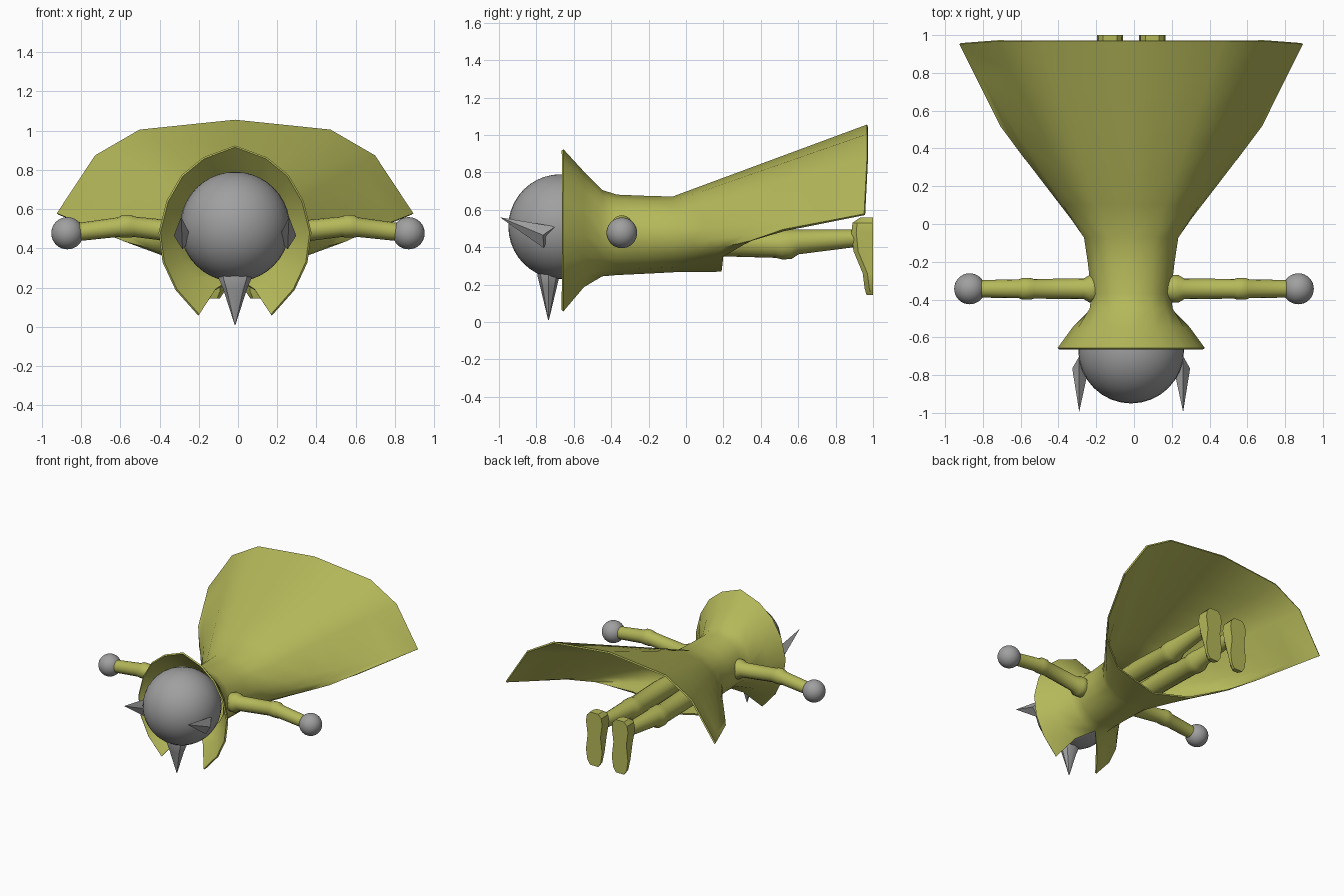
import bpy, bmesh
from math import sin, cos, radians, pi
from mathutils import Vector

if "Cube" in bpy.data.objects:
    bpy.data.objects.remove(bpy.data.objects["Cube"])

MID = -0.015  # the body sits slightly off the arm centre


def material(name, colour):
    m = bpy.data.materials.new(name)
    m.use_nodes = True
    m.diffuse_color = (*colour, 1)
    m.node_tree.nodes["Principled BSDF"].inputs["Base Color"].default_value = (*colour, 1)
    return m


olive = material("olive", (0.46, 0.48, 0.10))
grey = material("grey", (0.35, 0.35, 0.35))


def finish(ob, mat, angle=40):
    ob.data.materials.append(mat)
    bpy.ops.object.select_all(action='DESELECT')
    ob.select_set(True)
    bpy.context.view_layer.objects.active = ob
    if ob.modifiers:
        bpy.ops.object.convert(target='MESH')
    bpy.ops.object.shade_smooth_by_angle(angle=radians(angle))
    return ob


def loft(name, rows, closed=False):
    """Skin rows of equal point count; closed rows are also capped."""
    bm = bmesh.new()
    rings = [[bm.verts.new(p) for p in r] for r in rows]
    n = len(rings[0])
    for a, b in zip(rings, rings[1:]):
        for i in range(n if closed else n - 1):
            j = (i + 1) % n
            bm.faces.new((a[i], a[j], b[j], b[i]))
    if closed:
        bm.faces.new(rings[0])
        bm.faces.new(rings[-1])
    bmesh.ops.recalc_face_normals(bm, faces=bm.faces)
    me = bpy.data.meshes.new(name)
    bm.to_mesh(me)
    bm.free()
    ob = bpy.data.objects.new(name, me)
    bpy.context.collection.objects.link(ob)
    return ob


def ball(name, centre, r, mat):
    bpy.ops.mesh.primitive_uv_sphere_add(segments=32, ring_count=20, radius=r, location=centre)
    ob = bpy.context.object
    ob.name = name
    return finish(ob, mat)


def limb(name, stations, mat, sides=16):
    """Round tube through (centre, radius) stations."""
    axis = (Vector(stations[-1][0]) - Vector(stations[0][0])).normalized()
    u = axis.cross(Vector((0, 0, 1))).normalized()
    v = axis.cross(u)
    rows = [[Vector(c) + r * (u * cos(2 * pi * i / sides) + v * sin(2 * pi * i / sides))
             for i in range(sides)] for c, r in stations]
    return finish(loft(name, rows, True), mat, 50)


# Coat: half rows from the back seam round to the front seam, then mirrored
ANGLES = [0, 30, 55, 85, 105, 125, 150, 180]


def half_ring(y, rx, low, high):
    mid, rz = (low + high) / 2, (high - low) / 2
    return [Vector((rx * sin(radians(a)) if a < 180 else 0, y, mid + rz * cos(radians(a))))
            for a in ANGLES]


collar = [(0, .92), (.16, .86), (.27, .77), (.345, .64), (.385, .48), (.365, .33), (.30, .19), (.185, .06)]
throat = [(0, .80), (.12, .76), (.21, .70), (.275, .60), (.305, .47), (.28, .35), (.22, .25), (.10, .19)]
waist = half_ring(-.07, .245, .272, .665)
hem = [Vector(p) for p in [(0, .97, 1.05), (.485, .97, 1.0), (.71, .97, .87), (.905, .955, .575),
                           (.69, .52, .49), (.56, .35, .435), (.33, .20, .355), (0, .19, .275)]]
rows = [[(x, -.66, z) for x, z in collar], [(x, -.55, z) for x, z in throat],
        half_ring(-.45, .215, .25, .70), half_ring(-.37, .205, .257, .675),
        half_ring(-.20, .225, .265, .668)]
rows += [[w.lerp(h, t / 6) for w, h in zip(waist, hem)] for t in range(7)]
coat = loft("coat", rows)
coat.location.x = MID
mirror = coat.modifiers.new("Mirror", 'MIRROR')
mirror.use_clip = True
shell = coat.modifiers.new("Solidify", 'SOLIDIFY')
shell.thickness = 0.012
shell.offset = 0
finish(coat, olive, 50)

# Head with beard and side whiskers
ball("head", (MID, -.67, .51), .28, grey)
beard = [[(MID + w * cos(i * pi / 4), -.735 + d * sin(i * pi / 4), z) for i in range(8)]
         for z, w, d in [(.34, .06, .05), (.25, .085, .06), (.19, .06, .045), (.01, .002, .002)]]
finish(loft("beard", beard, True), grey)

for side, label in ((1, "left"), (-1, "right")):
    # Whisker: four-sided spike sweeping forward
    tip = Vector((MID + side * .275, -.995, .56))
    base = [Vector((MID + side * x, y, z)) for x, y, z in
            [(.312, -.765, .465), (.268, -.76, .395), (.22, -.74, .45), (.275, -.70, .51)]]
    finish(loft(label + "_whisker", [base, [tip.lerp(b, .005) for b in base]], True), grey, 20)

    # Arm: shoulder cuff, upper arm, elbow, forearm, hand
    arm = [(.17, .47, .066), (.21, .475, .073), (.235, .475, .073), (.265, .48, .055),
           (.53, .51, .052), (.55, .513, .058), (.59, .513, .058), (.61, .508, .05), (.84, .48, .046)]
    limb(label + "_arm", [((side * x, -.343, z), r) for x, z, r in arm], olive)
    ball(label + "_hand", (side * .87, -.343, .477), .082, grey)

    # Leg: thigh, knee, shin
    x = MID + side * .112
    leg = [(-.05, .42, .07), (.19, .425, .074), (.48, .415, .072), (.51, .415, .08), (.56, .416, .08),
           (.60, .428, .066), (.90, .447, .047)]
    limb(label + "_leg", [((x, y, z), r) for y, z, r in leg], olive)

    # Foot: sections stacked from toe to heel, flat sole facing back
    foot = [(.145, .035, .965), (.18, .058, .955), (.26, .07, .945), (.38, .056, .895),
            (.48, .07, .885), (.53, .062, .89), (.558, .036, .93)]
    sections = [[(x - w, 1, z), (x + w, 1, z), (x + w, y + .025, z), (x + w * .6, y, z),
                 (x - w * .6, y, z), (x - w, y + .025, z)] for z, w, y in foot]
    finish(loft(label + "_foot", sections, True), olive, 30)
